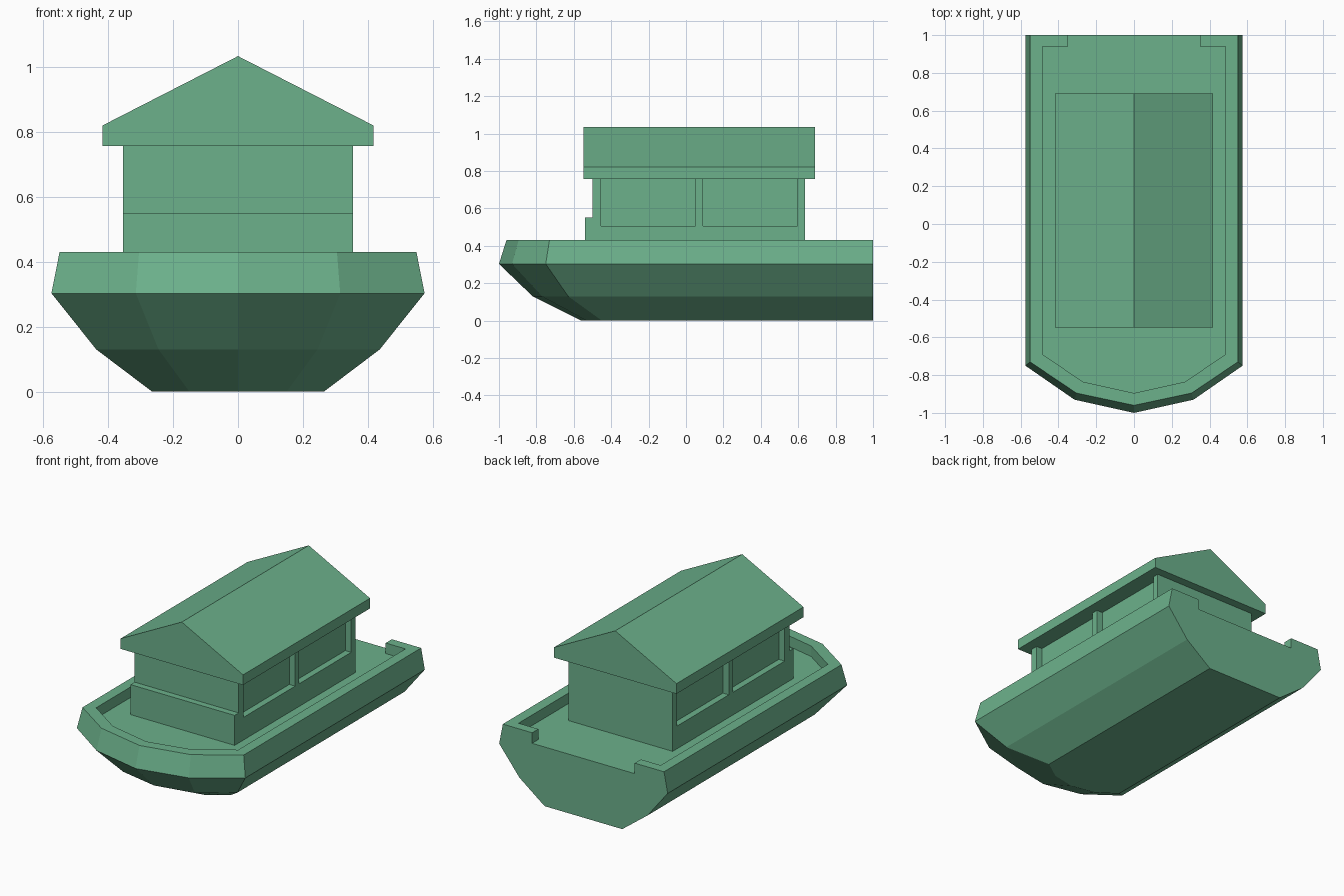
import bpy, bmesh

if "Cube" in bpy.data.objects:
    bpy.data.objects.remove(bpy.data.objects["Cube"])

green = bpy.data.materials.new("green")
green.diffuse_color = (0.15, 0.44, 0.26, 1)
green.use_nodes = True
green.node_tree.nodes["Principled BSDF"].inputs["Base Color"].default_value = green.diffuse_color


def loft(name, rings):
    """Closed solid through a stack of rings with equal point counts."""
    bm = bmesh.new()
    loops = [[bm.verts.new(p) for p in ring] for ring in rings]
    n = len(loops[0])
    for a, b in zip(loops, loops[1:]):
        for i in range(n):
            j = (i + 1) % n
            bm.faces.new((a[i], a[j], b[j], b[i]))
    bm.faces.new(loops[0])
    bm.faces.new(loops[-1])
    bmesh.ops.recalc_face_normals(bm, faces=bm.faces)
    mesh = bpy.data.meshes.new(name)
    bm.to_mesh(mesh)
    bm.free()
    ob = bpy.data.objects.new(name, mesh)
    bpy.context.collection.objects.link(ob)
    mesh.materials.append(green)
    return ob


def mirrored(half, z):
    """Mirror a right-hand outline that ends on the centre line."""
    left = [(-x, y) for x, y in reversed(half) if x > 0]
    return [(x, y, z) for x, y in half + left]


def box(name, x0, x1, y0, y1, z0, z1):
    base = [(x0, y0), (x1, y0), (x1, y1), (x0, y1)]
    return loft(name, [[(x, y, z) for x, y in base] for z in (z0, z1)])


def cut(ob, cutter):
    mod = ob.modifiers.new("cut", 'BOOLEAN')
    mod.operation = 'DIFFERENCE'
    mod.solver = 'EXACT'
    mod.object = cutter
    bpy.context.view_layer.objects.active = ob
    bpy.ops.object.modifier_apply(modifier=mod.name)
    bpy.data.objects.remove(cutter)


# Hull: half width, side corner y, mid bow x and y, bow tip y, height
levels = [
    (0.265, -0.45, 0.15, -0.53, -0.56, 0.0),
    (0.437, -0.63, 0.245, -0.77, -0.82, 0.13),
    (0.575, -0.75, 0.315, -0.93, -1.0, 0.303),
    (0.55, -0.73, 0.305, -0.895, -0.96, 0.43),
]
hull = loft("hull", [mirrored([(w, 1), (w, sy), (mx, my), (0, tip)], z)
                     for w, sy, mx, my, tip, z in levels])

# Sunken deck with an opening through the stern
well = [(0.35, 1.1), (0.35, 0.94), (0.485, 0.94), (0.485, -0.69),
        (0.27, -0.835), (0, -0.895)]
cut(hull, loft("well_cutter", [mirrored(well, z) for z in (0.365, 0.6)]))

# Cabin with a step across the front
profile = [(-0.54, 0.355), (0.637, 0.355), (0.637, 0.765), (-0.5, 0.765),
           (-0.5, 0.55), (-0.54, 0.55)]
cabin = loft("cabin", [[(x, y, z) for y, z in profile] for x in (-0.355, 0.355)])

# Recessed side windows
for side in (-1, 1):
    for y0, y1 in ((-0.455, 0.05), (0.09, 0.597)):
        x0, x1 = sorted((side * 0.315, side * 0.5))
        cut(cabin, box("window_cutter", x0, x1, y0, y1, 0.505, 0.9))

# Gabled roof
gable = [(-0.418, 0.757), (0.418, 0.757), (0.418, 0.82), (0, 1.034), (-0.418, 0.82)]
loft("roof", [[(x, y, z) for x, z in gable] for y in (-0.548, 0.69)])
